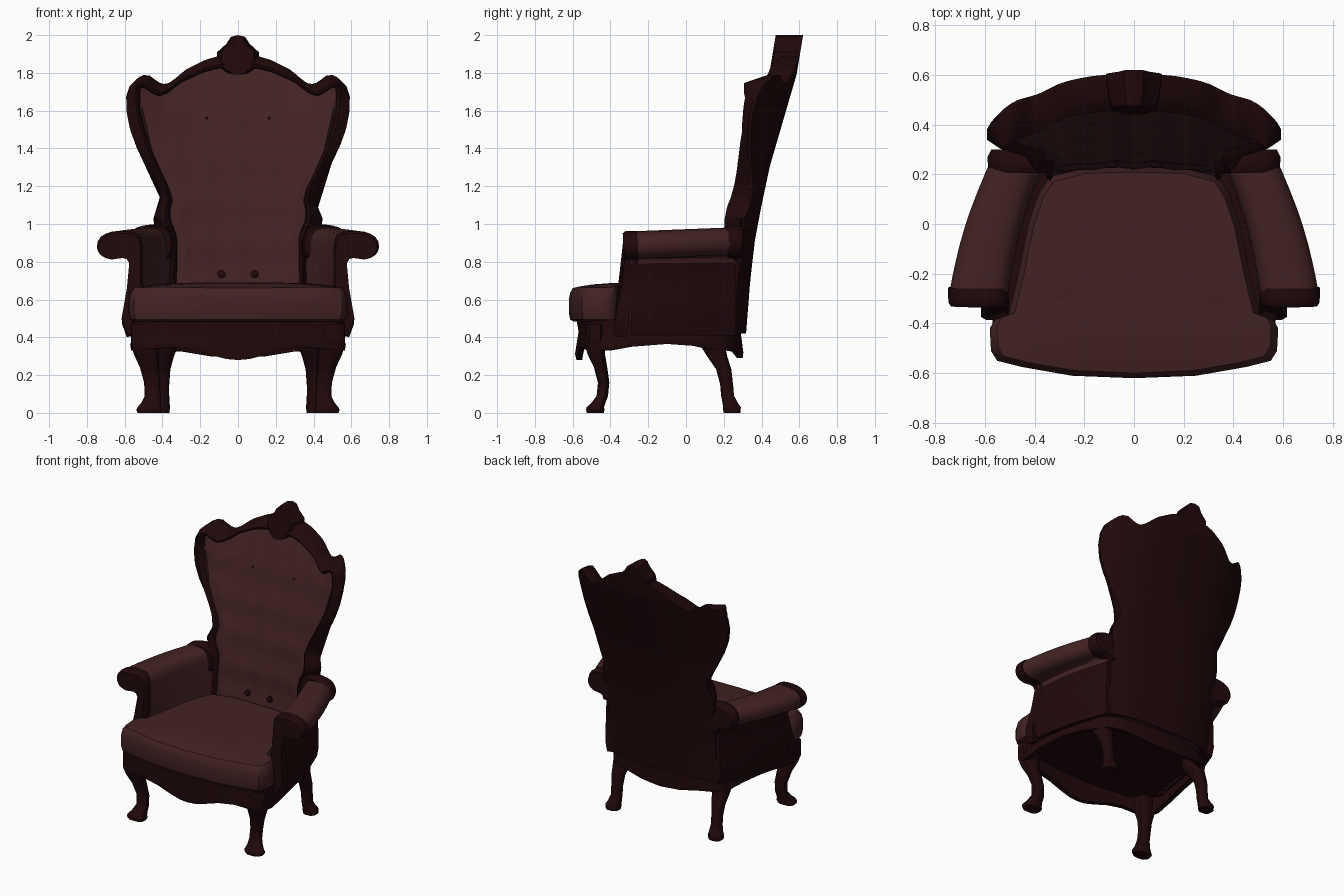
import bpy, bmesh, math
from mathutils import Vector

if "Cube" in bpy.data.objects:
    bpy.data.objects.remove(bpy.data.objects["Cube"])


def material(name, rgb):
    m = bpy.data.materials.new(name)
    m.diffuse_color = (*rgb, 1)
    m.use_nodes = True
    m.node_tree.nodes["Principled BSDF"].inputs["Base Color"].default_value = m.diffuse_color
    return m


WOOD = material("dark mahogany", (0.0145, 0.0027, 0.003))
CLOTH = material("oxblood leather", (0.055, 0.0165, 0.017))


def loft(name, rings, mats, caps=True, wrap=False, rule=None, angle=42):
    """Skin closed rings of points; rule(j) picks the material of ring segment j."""
    bm = bmesh.new()
    vs = [[bm.verts.new(p) for p in r] for r in rings]
    n = len(vs[0])
    for i in range(len(vs) - (0 if wrap else 1)):
        a, b = vs[i], vs[(i + 1) % len(vs)]
        for j in range(n):
            k = (j + 1) % n
            f = bm.faces.new((a[j], a[k], b[k], b[j]))
            if rule:
                f.material_index = rule(j)
    if caps and not wrap:
        bm.faces.new(vs[0])
        bm.faces.new(vs[-1])
    bmesh.ops.recalc_face_normals(bm, faces=bm.faces)
    me = bpy.data.meshes.new(name)
    bm.to_mesh(me)
    bm.free()
    for m in mats:
        me.materials.append(m)
    ob = bpy.data.objects.new(name, me)
    bpy.context.collection.objects.link(ob)
    bpy.ops.object.select_all(action='DESELECT')
    ob.select_set(True)
    bpy.context.view_layer.objects.active = ob
    bpy.ops.object.shade_smooth_by_angle(angle=math.radians(angle))
    return ob


def interp(tab, x):
    if x <= tab[0][0]:
        return tab[0][1]
    for (a, u), (b, v) in zip(tab, tab[1:]):
        if x <= b:
            return u + (v - u) * (x - a) / (b - a)
    return tab[-1][1]


def sym(pts):
    """Complete a right-half outline whose first and last points lie on x = 0."""
    return pts + [(-p[0], *p[1:]) for p in pts[-2:0:-1]]


SIDES = ((1, "right"), (-1, "left"))

# Seat cushion: T-shaped outline with a crowned top
cush = sym([(0, -.62), (.25, -.61), (.45, -.575), (.55, -.55), (.575, -.51), (.58, -.42),
            (.56, -.385), (.505, -.365), (.465, -.2), (.425, 0), (.385, .12), (.34, .19),
            (.2, .225), (0, .23)])


def crown(x, y):
    return .655 + .035 * (1 - (x / .6) ** 4) * (1 - (max(0, -y - .15) / .47) ** 4)


layers = [(.95, .485), (.985, .495), (1, .53), (1, .60), (.985, .635), (.95, 0), (.85, 0), (.7, 0), (.45, 0), (.15, 0)]
rings = []
for s, z in layers:
    ring = [(x * s, -.2 + (y + .2) * s) for x, y in cush]
    rings.append([(x, y, z or crown(x, y)) for x, y in ring])
loft("seat_cushion", rings, [CLOTH])

# Scalloped apron around the hollow base: x, y, bottom height
apron = sym([(0, -.58, .28), (.06, -.58, .285), (.14, -.577, .305), (.24, -.57, .335), (.36, -.552, .347),
             (.5, -.535, .335), (.55, -.5, .33), (.565, -.42, .33), (.56, -.3, .35), (.53, -.1, .365),
             (.495, .05, .355), (.455, .17, .33), (.41, .235, .33), (.3, .27, .325), (.15, .292, .30),
             (0, .30, .29)])


def inner(x, y, s):
    return x * s, -.13 + (y + .13) * s


rings = []
for x, y, zb in apron:
    xi, yi = inner(x, y, .93)
    xm, ym = inner(x, y, .975)
    rings.append([(x, y, .495), (xm, ym, .43), (x * 1.01, y * 1.012, zb + .03), (x, y, zb), (xi, yi, zb), (xi, yi, .495)])
loft("base_apron", rings, [WOOD], wrap=True)
loft("seat_deck", [[(*inner(x, y, .96), z) for x, y, _ in apron] for z in (.43, .495)], [WOOD])


# Cabriole legs: x, y, z, radius
def leg(name, path, sx, flat):
    rs = []
    for x, y, z, r in path:
        ring = []
        for k in range(12):
            a = math.tau * k / 12
            c, s = math.cos(a), math.sin(a)
            q = r / (abs(c) ** 3 + abs(s) ** 3) ** (1 / 3)
            ring.append((sx * (x + q * c), y + q * s * flat, z))
        rs.append(ring)
    loft(name, rs, [WOOD])


front_path = [(.495, -.48, .47, .072), (.495, -.482, .36, .072), (.487, -.475, .31, .064), (.47, -.452, .24, .049),
              (.455, -.436, .16, .042), (.452, -.443, .09, .042), (.462, -.465, .05, .052),
              (.468, -.48, .03, .064), (.47, -.48, .015, .068), (.47, -.48, 0, .062)]
back_path = [(.385, .14, .45, .07), (.385, .14, .36, .07), (.395, .165, .30, .056), (.40, .20, .23, .042),
             (.40, .215, .15, .036), (.40, .22, .09, .036), (.405, .235, .05, .043),
             (.41, .243, .03, .05), (.41, .243, 0, .047)]
for sx, side in SIDES:
    leg("front_leg_" + side, front_path, sx, .72)
    leg("back_leg_" + side, back_path, sx, .95)

# Rolled arms: matching front and back cross-sections (x, z), outer bottom round to inner bottom
F = [(.59, .41), (.615, .48), (.585, .65), (.572, .79), (.61, .82), (.67, .812), (.725, .835), (.745, .88),
     (.725, .93), (.665, .957), (.59, .96), (.53, .945), (.508, .88), (.505, .42)]
B = [(.445, .41), (.46, .48), (.455, .65), (.45, .80), (.475, .835), (.52, .84), (.56, .865), (.572, .91),
     (.55, .955), (.50, .978), (.43, .982), (.38, .96), (.357, .90), (.35, .42)]


def rounded(sec):
    """Add smooth in-between points along the roll."""
    out = sec[:3]
    for j in range(3, 12):
        p = sec[j - 1:j + 3]
        out += [sec[j], tuple((9 * (p[1][k] + p[2][k]) - p[0][k] - p[3][k]) / 16 for k in (0, 1))]
    return out + sec[12:]


F, B = rounded(F[:13] + [(.505, .75)])[:-1] + F[13:], rounded(B[:13] + [(.352, .75)])[:-1] + B[13:]


def scaled(sec, s):
    cx = sum(p[0] for p in sec) / len(sec)
    cz = sum(p[1] for p in sec) / len(sec)
    return [(cx + (x - cx) * s, cz + (z - cz) * s) for x, z in sec]


def post_y(z):
    return interp([(.42, -.39), (.6, -.355), (.8, -.325), (.95, -.335)], z)


for sx, side in SIDES:
    rs = []
    for i in range(9):
        t = i / 8
        bow = .022 * math.sin(math.pi * t)
        rs.append([(sx * (f[0] + (b[0] - f[0]) * t + bow), -.29 + .555 * t, f[1] + (b[1] - f[1]) * t)
                   for f, b in zip(F, B)])
    loft("arm_" + side, rs, [WOOD, CLOTH], rule=lambda j: 1 if 3 <= j <= 21 else 0)
    # carved scroll post at the front of the arm
    loft("arm_post_" + side, [[(sx * x, post_y(z) + d, z) for x, z in scaled(F, s)]
                              for s, d in ((.93, 0), (1.0, .012), (1.02, .035), (1.02, .075))], [WOOD])
    # collar where the roll meets the back
    collar = B[3:22] + [(.37, .84)]
    loft("arm_collar_" + side, [[(sx * x, y, z) for x, z in scaled(collar, s)]
                                for s, y in ((1.04, .205), (1.16, .225), (1.18, .27), (1.02, .30))], [WOOD])

# Curved back: s runs across (-1..1), t runs up (0..1), d is depth forward of the rear surface
REAR = [(.42, .318), (.7, .34), (.915, .365), (1.1, .40), (1.31, .445), (1.79, .585), (2, .62)]
WIDTH = [(0, .43), (.38, .425), (.44, .45), (.47, .445), (.52, .41), (.57, .42), (.66, .485), (.74, .538),
         (.81, .572), (.88, .59), (.94, .592), (.98, .575), (1, .55)]
TOP = [(0, 1.9), (.1, 1.89), (.17, 1.87), (.28, 1.815), (.35, 1.755), (.39, 1.737), (.425, 1.752),
       (.465, 1.785), (.51, 1.79), (.55, 1.755)]
INSET = [(0, .24), (.41, .24), (.47, .19), (.58, .12), (1, .12)]
DEPTH = [(0, 1), (.52, 1.05), (.66, .82), (.81, .7), (.94, .82), (1, 1.1)]


def rear_y(x, z):
    return interp(REAR, z) - .83 * abs(x) ** 3


def back_point(s, t, d):
    z = .42 + t * (interp(TOP, abs(s) * .55) - .42)
    x = s * interp(WIDTH, t)
    return Vector((x, rear_y(x, z) - d, z))


def span(a, b, n):
    return [a + (b - a) * i / n for i in range(n + 1)]


ts = span(0, .5, 12) + span(.52, 1, 24)
loft("back_shell", [[back_point(s, t, 0) for t in ts] + [back_point(s, t, .02) for t in reversed(ts)]
                    for s in span(-1, 1, 40)], [WOOD])


# Buttoned upholstery panel
def panel(s, t, front):
    t *= .955
    p = back_point(s * (1 - interp(INSET, t)), t, 0)
    d = .01
    if front:
        edge = min(1, (1 - abs(s)) * 6, (.955 - t) * 10 + .05)
        tuft = math.cos(p.x * 19 + p.z * 14) * math.cos(p.x * 19 - p.z * 14)
        d = .088 + edge * (.02 + .007 * tuft)
        d *= 1 + (interp(DEPTH, t) - 1) * s * s
    p.y -= d
    return p


tp = span(0, 1, 50)
loft("back_panel", [[panel(s, t, False) for t in tp] + [panel(s, t, True) for t in reversed(tp)]
                    for s in span(-1, 1, 44)], [CLOTH])

# Moulded rail with slanted flanks along the edge of the back, a narrow strip below the arms
path = [(1, t) for t in ts] + [(s, 1) for s in span(1, -1, 44)[1:-1]] + [(-1, t) for t in reversed(ts)]
rail = []
for s, t in path:
    o = interp([(.38, .55), (.44, 0)], t)
    flank = .085 - .06 * s ** 4
    section = [(0, .002), (0, flank), (.4, .08 + flank * .35), (.7, .128), (.95, .118), (1.05, .06)]
    rail.append([back_point(s * (1 - (o + a * (1 - o)) * interp(INSET, t)), t * (1 - .045 * a),
                            d * interp(DEPTH, t)) for a, d in section])
loft("back_rail", rail, [WOOD])

# Crest ornament at the top centre
crest = sym([(0, 2.0), (.035, 1.99), (.055, 1.955), (.10, 1.91), (.105, 1.86), (.08, 1.815), (.045, 1.795), (0, 1.79)])
loft("crest", [[(x * s, interp(REAR, z) - d, z) for x, z in crest]
               for s, d in ((1.1, 0), (1.0, .09), (.85, .135), (.65, .145))], [WOOD], angle=30)

# Buttons on the back panel
for i, (x, z, r) in enumerate([(.088, .735, .022), (-.088, .735, .022), (.165, 1.56, .006), (-.165, 1.56, .006)]):
    y = rear_y(x, z) - .107
    loft("button_%d" % (i + 1), [[(x + r * k * math.cos(math.tau * j / 10), y - h, z + r * k * math.sin(math.tau * j / 10))
                                  for j in range(10)] for k, h in ((1, -.01), (1, .005), (.5, .012))], [WOOD])
